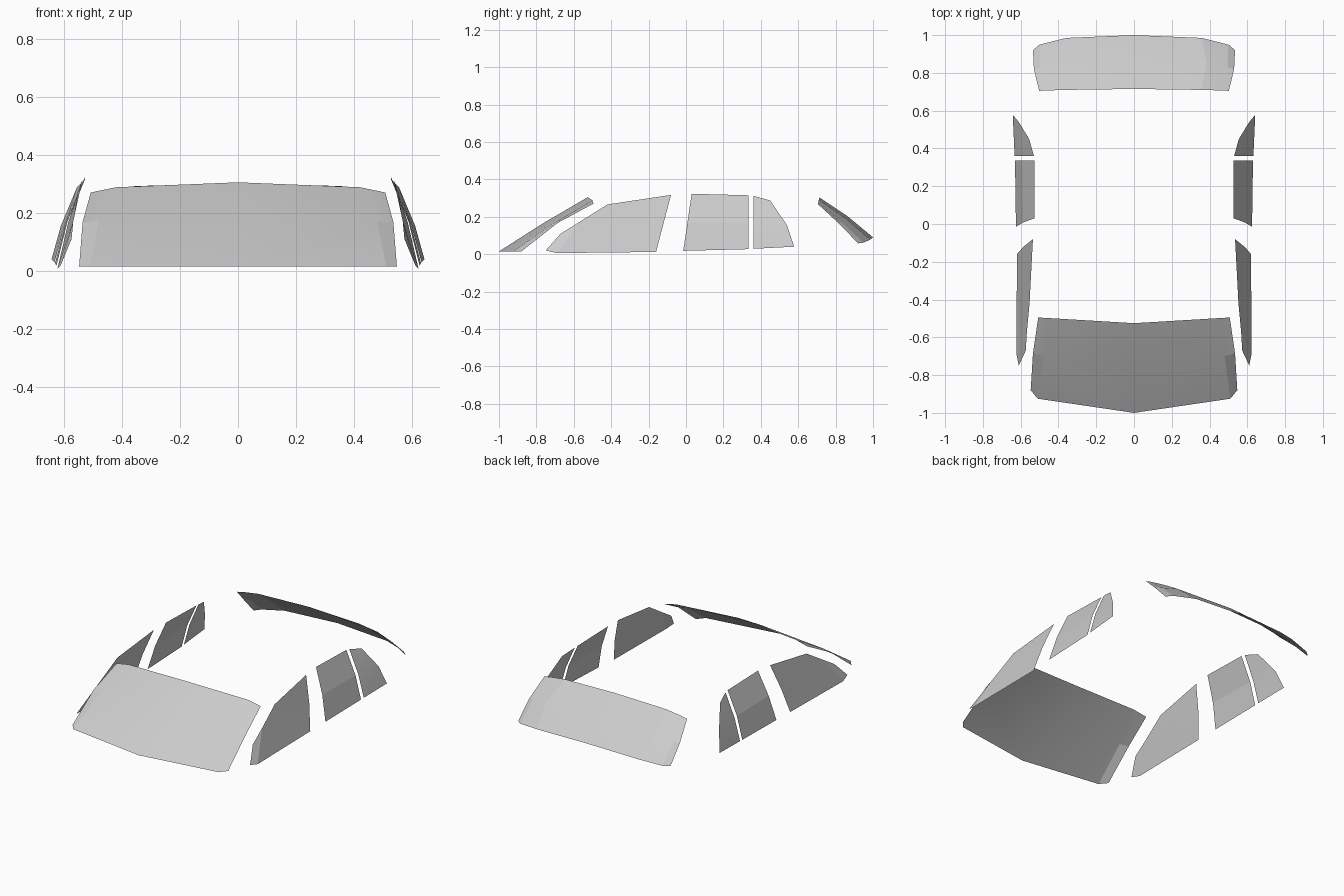
import bpy, math
from mathutils import Vector

if "Cube" in bpy.data.objects:
    bpy.data.objects.remove(bpy.data.objects["Cube"])


def glass_panel(name, verts, faces):
    """Thin glass sheet for the right half, mirrored across the centre line."""
    mesh = bpy.data.meshes.new(name)
    # wind every face so that it looks away from the cabin centre
    fixed = []
    for f in faces:
        p = [Vector(verts[i]) for i in f]
        c = sum(p, Vector()) / len(p)
        n = (p[1] - p[0]).cross(p[2] - p[0])
        fixed.append(f if n.dot(c - Vector((0, 0, -0.5))) > 0 else f[::-1])
    mesh.from_pydata(verts, [], fixed)
    obj = bpy.data.objects.new(name, mesh)
    bpy.context.collection.objects.link(obj)
    bpy.ops.object.select_all(action='DESELECT')
    bpy.context.view_layer.objects.active = obj
    obj.select_set(True)
    bpy.ops.object.shade_smooth_by_angle(angle=math.radians(8))
    mirror = obj.modifiers.new("Mirror", 'MIRROR')
    mirror.use_mirror_merge = True
    return obj


def grid_faces(cols, rows):
    return [(r * cols + c, r * cols + c + 1, (r + 1) * cols + c + 1, (r + 1) * cols + c)
            for r in range(rows - 1) for c in range(cols - 1)]


# Windshield: bottom, middle and top rows from centre to edge
glass_panel("windshield", [
    (0, -1, .015), (.51, -.925, .015), (.547, -.88, .015),
    (0, -.76, .168), (.48, -.70, .17), (.535, -.685, .168),
    (0, -.525, .305), (.42, -.50, .288), (.507, -.495, .27)],
    grid_faces(3, 3))

# Rear window
glass_panel("rear_window", [
    (0, 1, .09), (.36, .985, .078), (.50, .95, .062), (.535, .92, .058),
    (0, .86, .206), (.385, .85, .195), (.495, .83, .172), (.53, .82, .162),
    (0, .715, .302), (.355, .71, .292), (.46, .707, .277), (.502, .705, .268)],
    grid_faces(4, 3))

# Front door windows, with the bent strip at the leading edge
glass_panel("front_side_window", [
    (.61, -.75, .02), (.622, -.69, .006), (.62, -.16, .012),
    (.585, -.12, .165), (.535, -.08, .317), (.553, -.42, .266),
    (.567, -.57, .172), (.573, -.67, .11)],
    [(0, 1, 6, 7), (1, 2, 3, 6), (6, 3, 4, 5)])

# Rear door windows
glass_panel("rear_side_window", [
    (.625, -.015, .018), (.63, .335, .027),
    (.587, .008, .17), (.592, .335, .17),
    (.527, .03, .323), (.527, .335, .315)],
    grid_faces(2, 3))

# Small quarter windows
glass_panel("quarter_window", [
    (.632, .36, .029), (.642, .578, .04),
    (.594, .36, .165), (.61, .54, .155),
    (.53, .36, .312), (.555, .45, .287)],
    grid_faces(2, 3))
